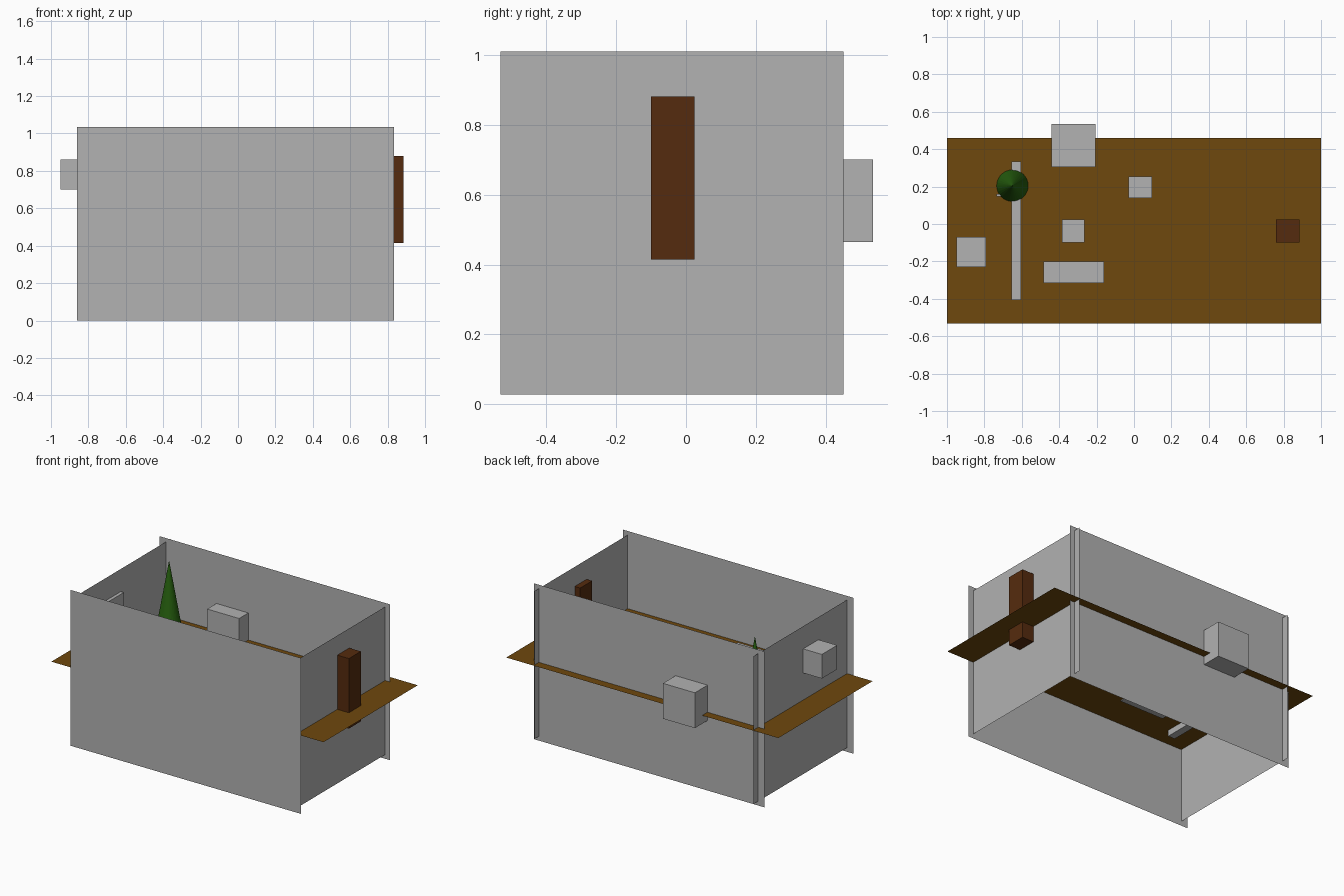
import bpy, bmesh, math
from mathutils import Matrix, Vector

if "Cube" in bpy.data.objects:
    bpy.data.objects.remove(bpy.data.objects["Cube"])


def material(name, rgb):
    m = bpy.data.materials.new(name)
    m.diffuse_color = (*rgb, 1)
    m.use_nodes = True
    m.node_tree.nodes["Principled BSDF"].inputs["Base Color"].default_value = m.diffuse_color
    return m


GREY = material("pale_grey", (0.445, 0.445, 0.445))
TAN = material("floor_brown", (0.156, 0.065, 0.004))
BROWN = material("dark_wood", (0.091, 0.024, 0.0044))
GREEN = material("leaf_green", (0.021, 0.125, 0.005))


def finish(name, bm, mat):
    mesh = bpy.data.meshes.new(name)
    bm.to_mesh(mesh)
    bm.free()
    mesh.materials.append(mat)
    obj = bpy.data.objects.new(name, mesh)
    bpy.context.collection.objects.link(obj)
    return obj


def box(name, x, y, z, mat=GREY):
    """Box spanning the given (min, max) ranges."""
    bm = bmesh.new()
    bmesh.ops.create_cube(bm, size=1)
    for v in bm.verts:
        v.co = Vector(r[0] if c < 0 else r[1] for c, r in zip(v.co, (x, y, z)))
    return finish(name, bm, mat)


def sheet(name, origin, u, v, mat=GREY):
    """Single flat rectangle from a corner and two edge vectors."""
    o, u, v = Vector(origin), Vector(u), Vector(v)
    bm = bmesh.new()
    bm.faces.new([bm.verts.new(p) for p in (o, o + u, o + u + v, o + v)])
    return finish(name, bm, mat)


# Room: thin floor sheet cutting through four thin walls
sheet("floor", (-1, -0.531, 0.52), (2, 0, 0), (0, 0.99, 0), TAN)
sheet("front_wall", (-0.86, -0.532, 0), (1.695, 0, 0), (0, 0, 1.035))
sheet("back_wall", (0.835, 0.402, 0), (-1.695, 0, 0), (0, 0, 1.035))
sheet("right_wall", (0.80, -0.53, 0.028), (0, 0.98, 0), (0, 0, 0.982))
sheet("left_wall", (-0.812, 0.45, 0.028), (0, -0.98, 0), (0, 0, 0.982))

# Door post and furniture blocks
box("door", (0.76, 0.885), (-0.10, 0.025), (0.415, 0.88), BROWN)
box("back_cabinet", (-0.44, -0.205), (0.305, 0.535), (0.465, 0.70))
box("wall_cabinet", (-0.95, -0.79), (-0.23, -0.07), (0.70, 0.86))
box("bench", (-0.485, -0.16), (-0.315, -0.20), (0.515, 0.635))
box("stool_near", (-0.385, -0.265), (-0.10, 0.025), (0.465, 0.58))
box("stool_far", (-0.03, 0.095), (0.14, 0.255), (0.455, 0.57))
box("floor_rail", (-0.655, -0.605), (-0.405, 0.335), (0.48, 0.53))

# Conical tree
bm = bmesh.new()
bmesh.ops.create_cone(bm, cap_ends=True, segments=32, radius1=0.087, radius2=0,
                      depth=0.5, matrix=Matrix.Translation((-0.65, 0.205, 0.755)))
finish("tree", bm, GREEN)

# Small peg at the foot of the tree
box("tree_peg", (-0.735, -0.70), (0.148, 0.16), (0.51, 0.53))
